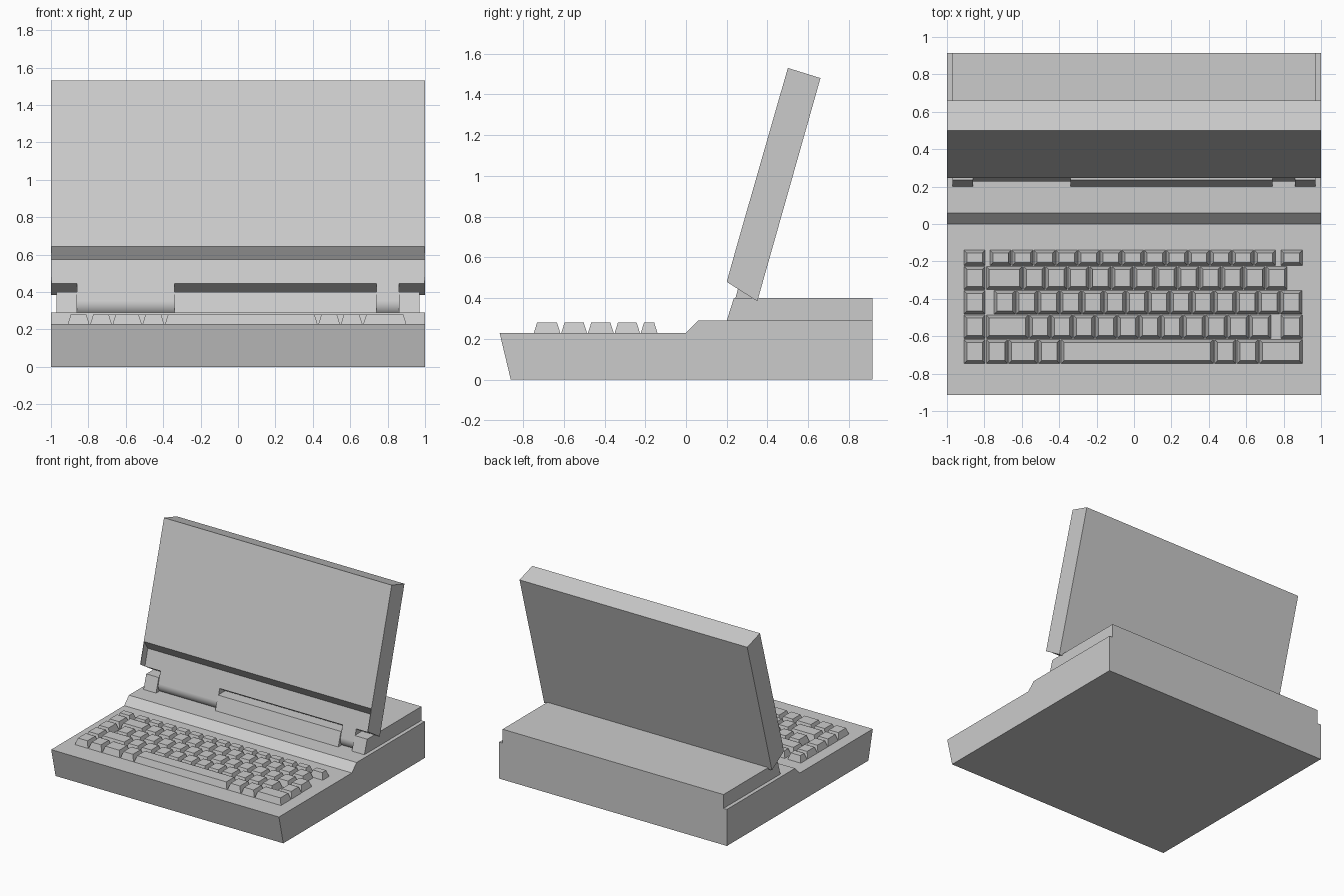
import bpy
import bmesh
from mathutils import Matrix

cube = bpy.data.objects.get("Cube")
if cube:
    bpy.data.objects.remove(cube, do_unlink=True)

grey = bpy.data.materials.new("light_grey_plastic")
grey.use_nodes = True
COLOUR = (0.6, 0.6, 0.6, 1)
grey.diffuse_color = COLOUR
grey.node_tree.nodes["Principled BSDF"].inputs["Base Color"].default_value = COLOUR


def finish(name, bm):
    """Turn a bmesh into a named, coloured object."""
    bmesh.ops.recalc_face_normals(bm, faces=bm.faces)
    mesh = bpy.data.meshes.new(name)
    bm.to_mesh(mesh)
    bm.free()
    mesh.materials.append(grey)
    obj = bpy.data.objects.new(name, mesh)
    bpy.context.scene.collection.objects.link(obj)
    return obj


def prism(name, profile, x0, x1):
    """Extrude a side profile of (y, z) points from x0 to x1."""
    bm = bmesh.new()
    left = [bm.verts.new((x0, y, z)) for y, z in profile]
    right = [bm.verts.new((x1, y, z)) for y, z in profile]
    bm.faces.new(left)
    bm.faces.new(right)
    for i in range(len(profile)):
        j = (i + 1) % len(profile)
        bm.faces.new((left[i], left[j], right[j], right[i]))
    return finish(name, bm)


# Base with sloped front and a raised rear deck
prism("base", [(-0.86, 0), (0.915, 0), (0.915, 0.29), (0.06, 0.29),
               (0, 0.23), (-0.915, 0.23)], -1, 1)

# Rear housing, with front segments leaving slots for the hinges
prism("rear_housing", [(0.3, 0.29), (0.915, 0.29), (0.915, 0.4), (0.3, 0.4)],
      -0.97, 0.97)
for name, x0, x1 in (("right_housing_front", -0.97, -0.86),
                     ("middle_housing_front", -0.34, 0.74),
                     ("left_housing_front", 0.86, 0.97)):
    prism(name, [(0.2, 0.29), (0.3, 0.29), (0.3, 0.4), (0.235, 0.4)], x0, x1)

# Tilted lid with a recessed lower panel
prism("lid", [(0.5, 1.53), (0.246, 0.645), (0.291, 0.575), (0.255, 0.445),
              (0.35, 0.385), (0.66, 1.48)], -1, 1)
for name, x0, x1 in (("right_lid_cheek", -1, -0.996), ("left_lid_cheek", 0.996, 1)):
    prism(name, [(0.246, 0.645), (0.2, 0.48), (0.255, 0.445), (0.291, 0.575)], x0, x1)

# Hinge tongues and barrels
for side, x0, x1 in (("right", -0.86, -0.34), ("left", 0.74, 0.86)):
    prism(side + "_hinge_tongue", [(0.255, 0.445), (0.23, 0.355), (0.3, 0.336),
                                   (0.33, 0.42)], x0, x1)
    bm = bmesh.new()
    centre = Matrix.Translation(((x0 + x1) / 2, 0.297, 0.336))
    bmesh.ops.create_cone(bm, cap_ends=True, segments=32, radius1=0.07, radius2=0.07,
                          depth=x1 - x0, matrix=centre @ Matrix.Rotation(1.5708, 4, "Y"))
    barrel = finish(side + "_hinge_barrel", bm)
    bpy.ops.object.select_all(action="DESELECT")
    barrel.select_set(True)
    bpy.context.view_layer.objects.active = barrel
    bpy.ops.object.shade_smooth_by_angle()

# Keyboard: each row is a list of (start, end) spans
PITCH = 0.1178
FIRST = (-0.91, -0.795)
LAST = (0.785, 0.9)


def run(start, count):
    return [(start + i * PITCH, start + (i + 1) * PITCH - 0.004) for i in range(count)]


rows = {
    "function_keys": (-0.222, -0.14, [FIRST] + run(-0.77, 13) + [LAST]),
    "number_keys": (-0.35, -0.226, [FIRST, (-0.79, -0.595)] + run(-0.59, 12)),
    "upper_letter_keys": (-0.481, -0.355, [FIRST] + run(-0.748, 14)),
    "lower_letter_keys": (-0.612, -0.486, [FIRST, (-0.79, -0.565)] + run(-0.56, 11) + [LAST]),
    "space_row_keys": (-0.747, -0.617, [FIRST, (-0.79, -0.675), (-0.67, -0.515),
                                        (-0.51, -0.395), (-0.39, 0.425), (0.43, 0.545),
                                        (0.55, 0.665), (0.67, 0.9)]),
}
TAPER = 0.016
for name, (y0, y1, spans) in rows.items():
    bm = bmesh.new()
    for x0, x1 in spans:
        rings = []
        for inset, z in ((0, 0.229), (TAPER, 0.28)):
            a, b, c, d = x0 + inset, x1 - inset, y0 + inset, y1 - inset
            rings.append([bm.verts.new((x, y, z))
                          for x, y in ((a, c), (b, c), (b, d), (a, d))])
        low, high = rings
        bm.faces.new(low)
        bm.faces.new(high)
        for i in range(4):
            j = (i + 1) % 4
            bm.faces.new((low[i], low[j], high[j], high[i]))
    finish(name, bm)
